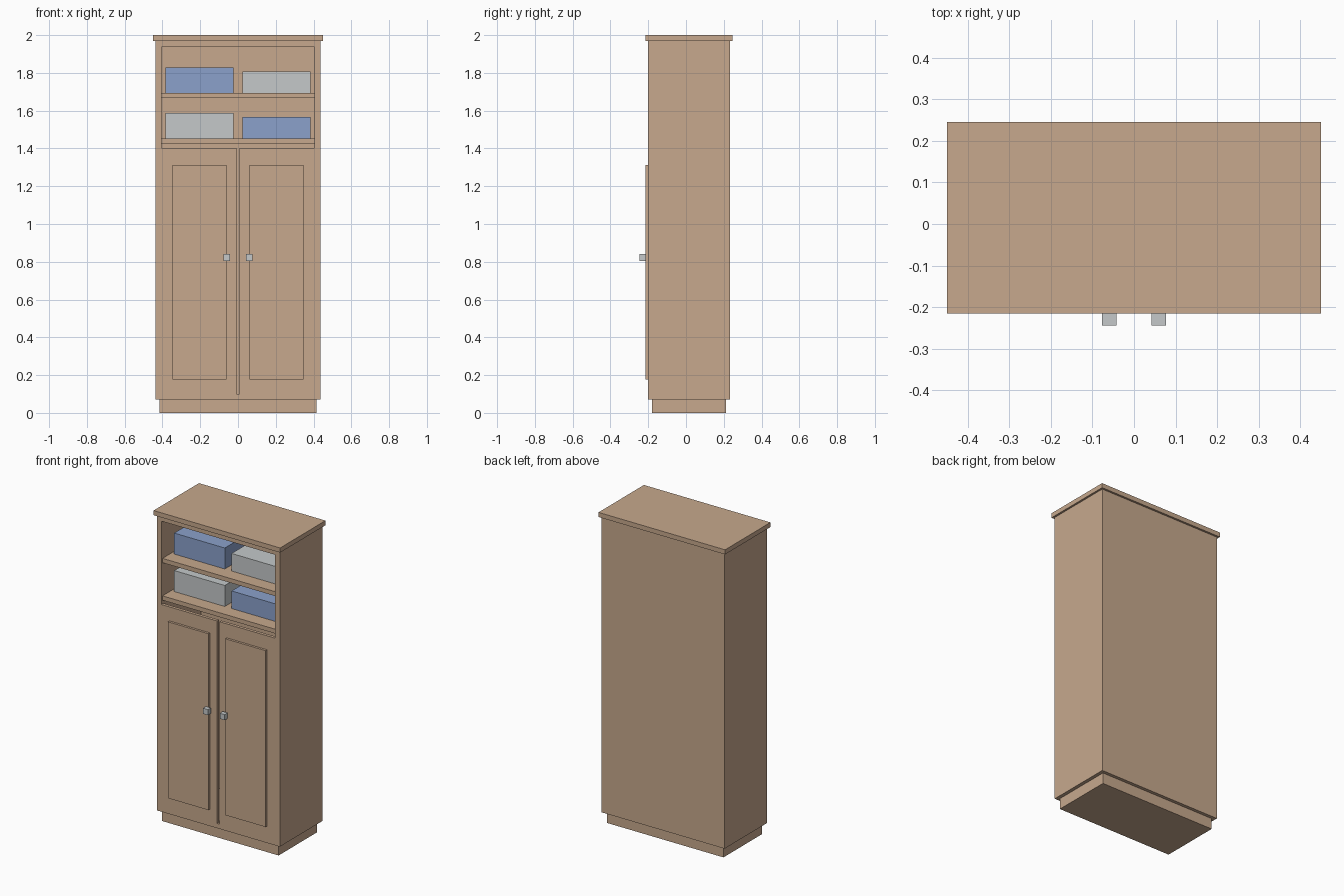
import bpy

if "Cube" in bpy.data.objects:
    bpy.data.objects.remove(bpy.data.objects["Cube"])


def material(name, rgb):
    m = bpy.data.materials.new(name)
    m.diffuse_color = (*rgb, 1)
    m.use_nodes = True
    m.node_tree.nodes["Principled BSDF"].inputs["Base Color"].default_value = m.diffuse_color
    return m


WOOD = material("light_wood", (0.571, 0.394, 0.266))
GREY = material("pale_grey", (0.555, 0.582, 0.590))
BLUE = material("soft_blue", (0.258, 0.358, 0.597))


def box(name, x, y, z, mat):
    """Box from (min, max) ranges on each axis."""
    bpy.ops.mesh.primitive_cube_add(size=1)
    ob = bpy.context.object
    ob.name = name
    for v in ob.data.vertices:
        v.co = [r[0] if c < 0 else r[1] for c, r in zip(v.co, (x, y, z))]
    ob.data.materials.append(mat)
    return ob


def pair(name, x, y, z, mat):
    """Right-hand box plus its mirror image on the left."""
    box("right_" + name, x, y, z, mat)
    box("left_" + name, (-x[1], -x[0]), y, z, mat)


W, IN = 0.4375, 0.405            # outer and inner half widths
FRONT, BACK, INBACK = -0.20, 0.233, 0.203

# carcass
box("plinth", (-0.415, 0.415), (-0.18, 0.212), (0, 0.07), WOOD)
pair("side", (IN, W), (FRONT, BACK), (0.07, 1.97), WOOD)
box("back_panel", (-IN, IN), (INBACK, BACK), (0.07, 1.97), WOOD)
box("bottom_panel", (-IN, IN), (FRONT, INBACK), (0.07, 0.10), WOOD)
box("top_panel", (-IN, IN), (FRONT, INBACK), (1.938, 1.97), WOOD)
box("crown_board", (-0.45, 0.45), (-0.215, 0.246), (1.97, 2.0), WOOD)

# open shelves
for name, z in (("lower_shelf", 1.425), ("upper_shelf", 1.666)):
    box(name, (-IN, IN), (FRONT + 0.012, INBACK), (z, z + 0.028), WOOD)

# doors with raised panels and knobs
pair("door", (0.008, IN), (FRONT, -0.18), (0.10, 1.402), WOOD)
pair("door_panel", (0.06, 0.347), (-0.215, FRONT), (0.178, 1.312), WOOD)
pair("knob", (0.042, 0.077), (-0.245, -0.215), (0.804, 0.84), GREY)

# storage boxes: name, side, base height, box height, colour
for name, s, z, h, mat in (
    ("upper_left_bin", -1, 1.694, 0.135, BLUE),
    ("upper_right_bin", 1, 1.694, 0.113, GREY),
    ("lower_left_bin", -1, 1.453, 0.135, GREY),
    ("lower_right_bin", 1, 1.453, 0.113, BLUE),
):
    cx = s * 0.204
    box(name, (cx - 0.18, cx + 0.18), (-0.10, 0.17), (z, z + h), mat)
